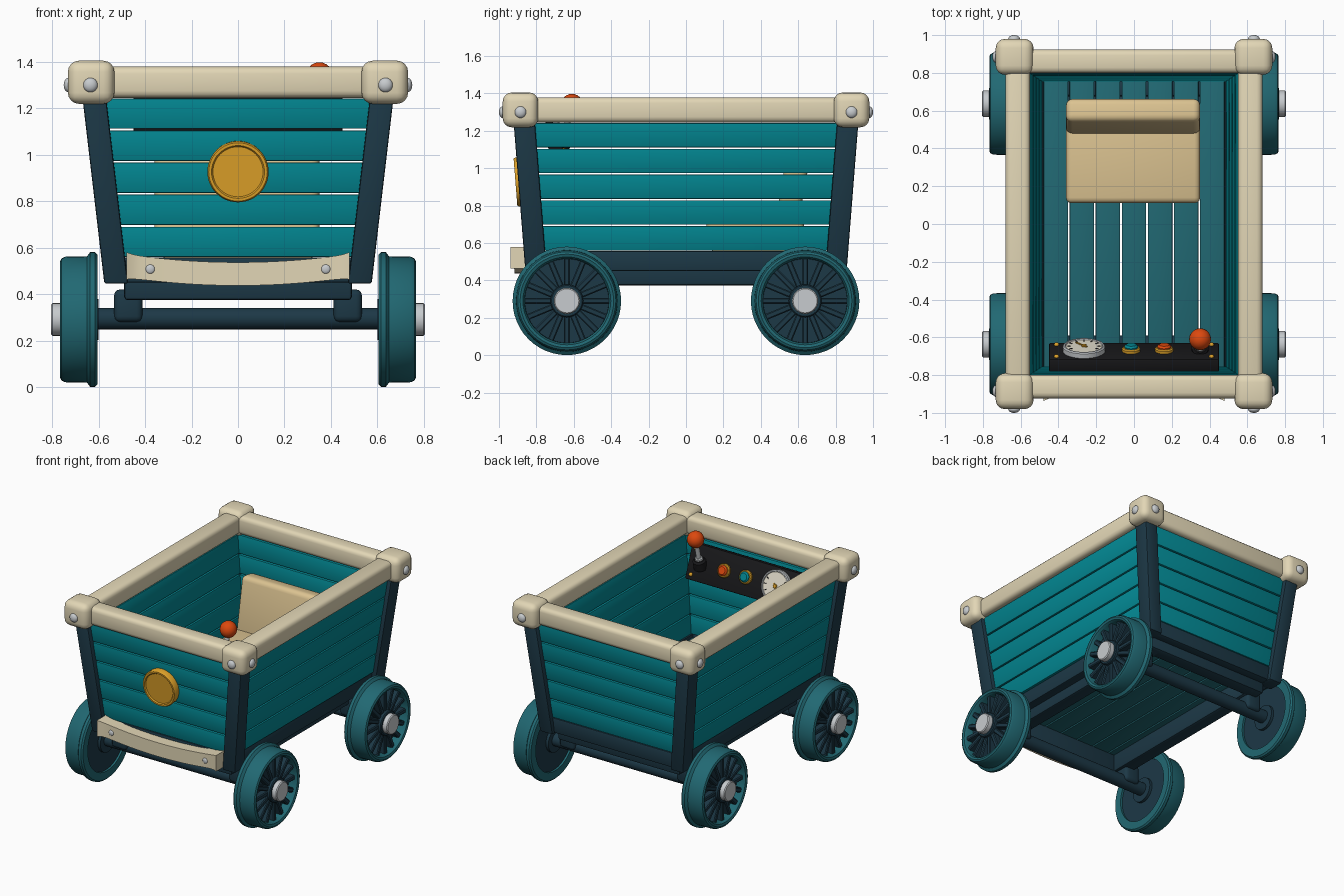
import bpy, bmesh, math
from mathutils import Matrix, Vector

if "Cube" in bpy.data.objects:
    bpy.data.objects.remove(bpy.data.objects["Cube"])


def material(name, code):
    lin = [(int(code[i:i + 2], 16) / 255) ** 2.2 for i in (0, 2, 4)] + [1]
    m = bpy.data.materials.new(name)
    m.use_nodes = True
    m.diffuse_color = lin
    m.node_tree.nodes["Principled BSDF"].inputs["Base Color"].default_value = lin
    return m


TEAL = material("plank teal", "0A8792")
DUSTY = material("dusty teal", "266872")
NAVY = material("dark navy", "223B48")
CREAM = material("cream", "E1D5B4")
TAN = material("seat tan", "DBC290")
GOLD = material("gold", "DDA02D")
ORANGE = material("orange", "DC4A16")
BLACK = material("black", "1F1F21")
SILVER = material("silver", "C6CACD")
WHITE = material("dial white", "E6E0CE")
parts = []
T = Matrix.Translation


def rot(deg, axis):
    return Matrix.Rotation(math.radians(deg), 4, axis)


def finish(bm, name, mat, matrix=Matrix(), bevel=0, segments=2):
    bmesh.ops.recalc_face_normals(bm, faces=bm.faces)
    if bevel:
        bmesh.ops.bevel(bm, geom=bm.edges[:], offset=bevel, segments=segments,
                        profile=0.5, affect='EDGES')
    bm.transform(matrix)
    me = bpy.data.meshes.new(name)
    bm.to_mesh(me)
    bm.free()
    me.materials.append(mat)
    ob = bpy.data.objects.new(name, me)
    bpy.context.collection.objects.link(ob)
    parts.append(ob)
    return ob


def box(name, mat, centre, size, bevel=0.01, segments=2, matrix=Matrix()):
    bm = bmesh.new()
    bmesh.ops.create_cube(bm, size=1)
    bm.transform(T(centre) @ Matrix.Diagonal((*size, 1)))
    return finish(bm, name, mat, matrix, bevel, segments)


def loft(name, mat, sections, bevel=0.005):
    """Skin a row of four-cornered sections and close both ends."""
    bm = bmesh.new()
    rings = [[bm.verts.new(p) for p in s] for s in sections]
    for a, b in zip(rings, rings[1:]):
        for i in range(4):
            j = (i + 1) % 4
            bm.faces.new((a[i], a[j], b[j], b[i]))
    bm.faces.new(rings[0])
    bm.faces.new(rings[-1])
    return finish(bm, name, mat, bevel=bevel)


def rect(cx, cy, z, hx, hy):
    return [(cx - hx, cy - hy, z), (cx + hx, cy - hy, z),
            (cx + hx, cy + hy, z), (cx - hx, cy + hy, z)]


def lathe(name, mat, profile, matrix, steps=40):
    """Turn a (radius, height) profile about the local z axis."""
    bm = bmesh.new()
    vs = [bm.verts.new((r, 0, h)) for r, h in profile]
    es = [bm.edges.new(p) for p in zip(vs, vs[1:])]
    bmesh.ops.spin(bm, geom=vs + es, cent=(0, 0, 0), axis=(0, 0, 1),
                   angle=math.tau, steps=steps)
    bmesh.ops.remove_doubles(bm, verts=bm.verts, dist=0.0005)
    return finish(bm, name, mat, matrix)


def disc(name, mat, r, h0, h1, matrix, edge=0.006, steps=32):
    return lathe(name, mat, [(0, h0), (r, h0), (r, h1 - edge), (r - edge, h1), (0, h1)],
                 matrix, steps)


def ball(name, mat, r, matrix):
    bm = bmesh.new()
    bmesh.ops.create_uvsphere(bm, u_segments=20, v_segments=12, radius=r)
    return finish(bm, name, mat, matrix)


def wall(z):
    """Half width and half length of the flared body at height z."""
    t = (z - 0.45) / 0.85
    return 0.525 + 0.1 * t, 0.802 + 0.067 * t


# Flared plank walls
for k in range(5):
    lo = 0.56 + 0.138 * k
    hi = lo + 0.13
    for s, side in ((-1, "front"), (1, "back")):
        loft(f"{side}_plank_{k}", TEAL,
             [rect(0, s * (wall(z)[1] - 0.016), z, wall(z)[0], 0.04) for z in (lo, hi)])
    for s, side in ((1, "left"), (-1, "right")):
        loft(f"{side}_plank_{k}", TEAL,
             [rect(s * (wall(z)[0] - 0.015), 0, z, 0.037, wall(z)[1]) for z in (lo, hi)])

# Corner posts, caps and cap bolts
for sx in (-1, 1):
    for sy in (-1, 1):
        loft("corner_post", NAVY, [rect(sx * wall(z)[0], sy * wall(z)[1], z, 0.051, 0.057)
                                   for z in (0.445, 1.28)], 0.01)
        box("corner_cap", CREAM, (sx * 0.632, sy * 0.885, 1.312), (0.2, 0.19, 0.186), 0.048, 4)
        ball("cap_bolt_end", SILVER, 0.031,
             T((sx * 0.635, sy * 0.98, 1.3)) @ Matrix.Diagonal((1, 0.65, 1, 1)))
        ball("cap_bolt_side", SILVER, 0.031,
             T((sx * 0.73, sy * 0.885, 1.3)) @ Matrix.Diagonal((0.65, 1, 1, 1)))

# Top rails, sills and chassis beams
for s in (-1, 1):
    box("side_rail", CREAM, (s * 0.615, 0, 1.312), (0.13, 1.68, 0.134), 0.03, 3)
    box("end_rail", CREAM, (0, s * 0.861, 1.312), (1.18, 0.125, 0.134), 0.03, 3)
    box("side_sill", NAVY, (s * 0.515, 0, 0.504), (0.07, 1.6, 0.108))
    box("end_sill", NAVY, (0, s * 0.80, 0.504), (1.05, 0.07, 0.108))
    box("side_beam", NAVY, (s * 0.44, 0, 0.441), (0.1, 1.54, 0.134), 0.015)
    box("end_beam", NAVY, (0, s * 0.725, 0.441), (0.98, 0.1, 0.134), 0.015)

# Floor planks
for k in range(-3, 4):
    box("floor_plank", DUSTY, (k * 0.138, 0, 0.518), (0.129, 1.56, 0.035), 0.004)

# Axles and bearing blocks
for sy in (-1, 1):
    lathe("axle", NAVY, [(0, -0.63), (0.046, -0.63), (0.046, 0.63), (0, 0.63)],
          T((0, sy * 0.637, 0.295)) @ rot(90, 'Y'), 24)
    for sx in (-1, 1):
        box("bearing_block", NAVY, (sx * 0.472, sy * 0.637, 0.35), (0.122, 0.13, 0.14), 0.025, 3)

# Wheels: flanged rim, recessed disc, spokes, hub and cap
RIM = [(0.225, 0.605), (0.28, 0.605), (0.29, 0.615), (0.29, 0.636), (0.272, 0.65),
       (0.27, 0.745), (0.262, 0.76), (0.25, 0.766), (0.235, 0.761), (0.225, 0.745),
       (0.225, 0.605)]
for sx in (-1, 1):
    for sy in (-1, 1):
        m = T((0, sy * 0.637, 0.291)) @ rot(sx * 90, 'Y')
        lathe("wheel_rim", DUSTY, RIM, m, 48)
        disc("wheel_disc", NAVY, 0.23, 0.62, 0.70, m, steps=48)
        disc("wheel_hub", NAVY, 0.088, 0.6, 0.767, m)
        disc("hub_cap", SILVER, 0.07, 0.75, 0.805, m)
        for k in range(16):
            box("spoke", NAVY, (0.15, 0, 0.715), (0.16, 0.032, 0.06), 0.006, 1,
                m @ rot(22.5 * k, 'Z'))

# Curved front bumper with flared ends and two bolts
sections = []
for i in range(33):
    u = i / 16 - 1
    flare = u ** 16
    z, h, y = 0.487 + 0.035 * u * u, 0.05 + 0.008 * flare, -0.917 - 0.02 * flare
    sections.append([(0.48 * u, b, z + d) for b, d in
                     ((y, -h), (y, h), (-0.83, h), (-0.83, -h))])
loft("bumper", CREAM, sections, 0)
for s in (-1, 1):
    ball("bumper_bolt", SILVER, 0.02,
         T((s * 0.378, -0.916, 0.508)) @ Matrix.Diagonal((1, 0.45, 1, 1)))

# Round front emblem, leaning with the wall
lathe("emblem", GOLD, [(0, 0), (0.13, 0), (0.132, 0.041), (0.126, 0.051), (0.114, 0.051),
                       (0.108, 0.043), (0, 0.043)],
      T((0, -0.861, 0.93)) @ rot(94.5, 'X'), 48)

# Seat
box("seat_base", TAN, (0, 0.38, 0.57), (0.64, 0.48, 0.1), 0.01)
box("seat_cushion", TAN, (-0.005, 0.37, 0.672), (0.71, 0.52, 0.13), 0.03, 3)
box("seat_back", TAN, (0, 0, 0.2), (0.71, 0.125, 0.42), 0.035, 4,
    T((-0.005, 0.535, 0.69)) @ rot(-10, 'X'))

# Sloping control panel, in its own frame with z out of the face
P = T((0, -0.672, 1.14)) @ rot(-69, 'X')
box("control_panel", BLACK, (0, 0, -0.036), (0.9, 0.25, 0.072), 0.008, 2, P)
for sx in (-1, 1):
    for sy in (-1, 1):
        ball("panel_screw", GOLD, 0.014, P @ T((sx * 0.41, sy * 0.088, 0)))
for x, mat in ((-0.015, TEAL), (0.16, ORANGE)):
    disc("button_ring", GOLD, 0.048, 0, 0.02, P @ T((x, 0, 0)))
    disc("button", mat, 0.036, 0.01, 0.036, P @ T((x, 0, 0)), 0.01)

# Gauge with ticks and needle
G = P @ T((-0.265, 0, 0))
lathe("gauge_rim", SILVER, [(0, 0), (0.112, 0), (0.112, 0.026), (0.106, 0.032),
                            (0.099, 0.032), (0.095, 0.024), (0, 0.024)], G)
disc("gauge_dial", WHITE, 0.096, 0.018, 0.027, G, 0.001)
for k in range(9):
    box("gauge_tick", BLACK, (0.08, 0, 0.028), (0.016, 0.005, 0.004), 0, 1,
        G @ rot(30 * k - 30, 'Z'))
box("gauge_needle", GOLD, (0.02, 0, 0.03), (0.085, 0.009, 0.005), 0, 1, G @ rot(130, 'Z'))
disc("needle_pin", GOLD, 0.014, 0.026, 0.036, G, 0.003, 16)

# Control lever
foot, knob = Vector((0.35, -0.66, 1.14)), Vector((0.35, -0.61, 1.34))
lever = T(foot) @ (knob - foot).to_track_quat('Z', 'Y').to_matrix().to_4x4()
disc("lever_base", BLACK, 0.045, -0.03, 0.04, lever, 0.012)
disc("lever_collar", SILVER, 0.026, 0.03, 0.06, lever)
disc("lever_stick", SILVER, 0.016, 0, 0.18, lever, 0.002, 16)
ball("lever_knob", ORANGE, 0.058, T(knob))

# Smooth shading with sharp corners kept
bpy.ops.object.select_all(action='DESELECT')
for ob in parts:
    ob.select_set(True)
bpy.context.view_layer.objects.active = parts[0]
bpy.ops.object.shade_smooth_by_angle(angle=math.radians(35))
